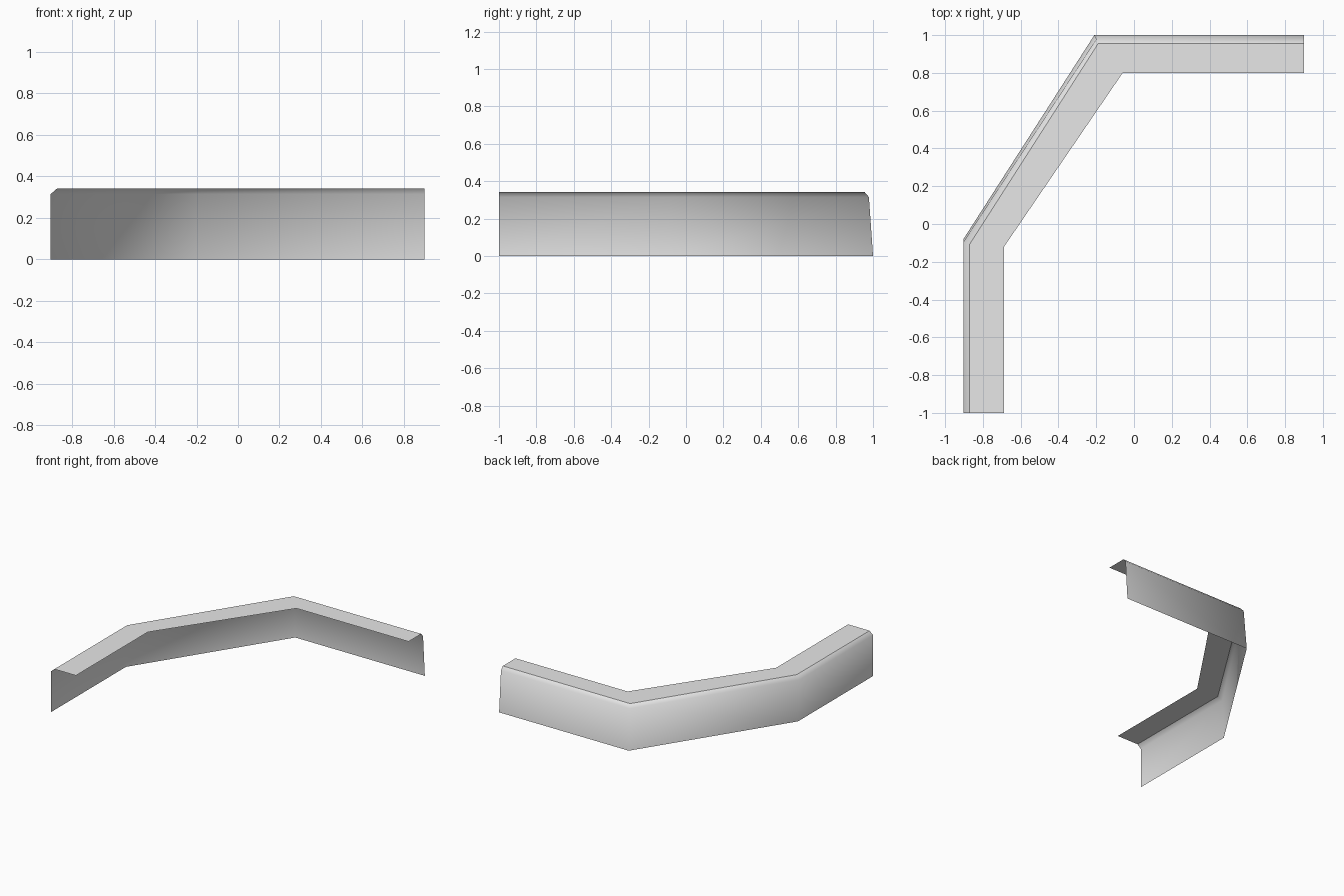
import bpy
import bmesh

cube = bpy.data.objects.get("Cube")
if cube:
    bpy.data.objects.remove(cube, do_unlink=True)

# Plain grey finish
grey = bpy.data.materials.new("plain_grey")
grey.use_nodes = True
colour = (0.8, 0.8, 0.8, 1)
grey.diffuse_color = colour
grey.node_tree.nodes["Principled BSDF"].inputs["Base Color"].default_value = colour

# Plan outlines from the side end, round two bends, to the back end
END_Y, END_X = -1.0, 0.9


def rail(side_x, bend_y, corner_x, back_y, z):
    return [(side_x, END_Y, z), (side_x, bend_y, z),
            (corner_x, back_y, z), (END_X, back_y, z)]


rails = [
    rail(-0.903, -0.08, -0.21, 1.0, 0.0),       # foot of wall
    rail(-0.903, -0.095, -0.20, 0.978, 0.315),  # head of wall
    rail(-0.872, -0.11, -0.19, 0.955, 0.342),   # outer edge of ledge
    rail(-0.688, -0.12, -0.06, 0.80, 0.342),    # inner edge of ledge
]

# Skin the open sheet between neighbouring outlines
bm = bmesh.new()
rows = [[bm.verts.new(p) for p in r] for r in rails]
for level, (low, high) in enumerate(zip(rows, rows[1:])):
    for i in range(len(low) - 1):
        face = bm.faces.new((low[i], high[i], high[i + 1], low[i + 1]))
        face.smooth = True

# Keep a crisp line where the rounded wall meets the flat ledge
for a, b in zip(rows[2], rows[2][1:]):
    bm.edges.get((a, b)).smooth = False

mesh = bpy.data.meshes.new("angled_wall_with_ledge")
bm.to_mesh(mesh)
bm.free()
mesh.materials.append(grey)
wall = bpy.data.objects.new("angled_wall_with_ledge", mesh)
bpy.context.collection.objects.link(wall)
